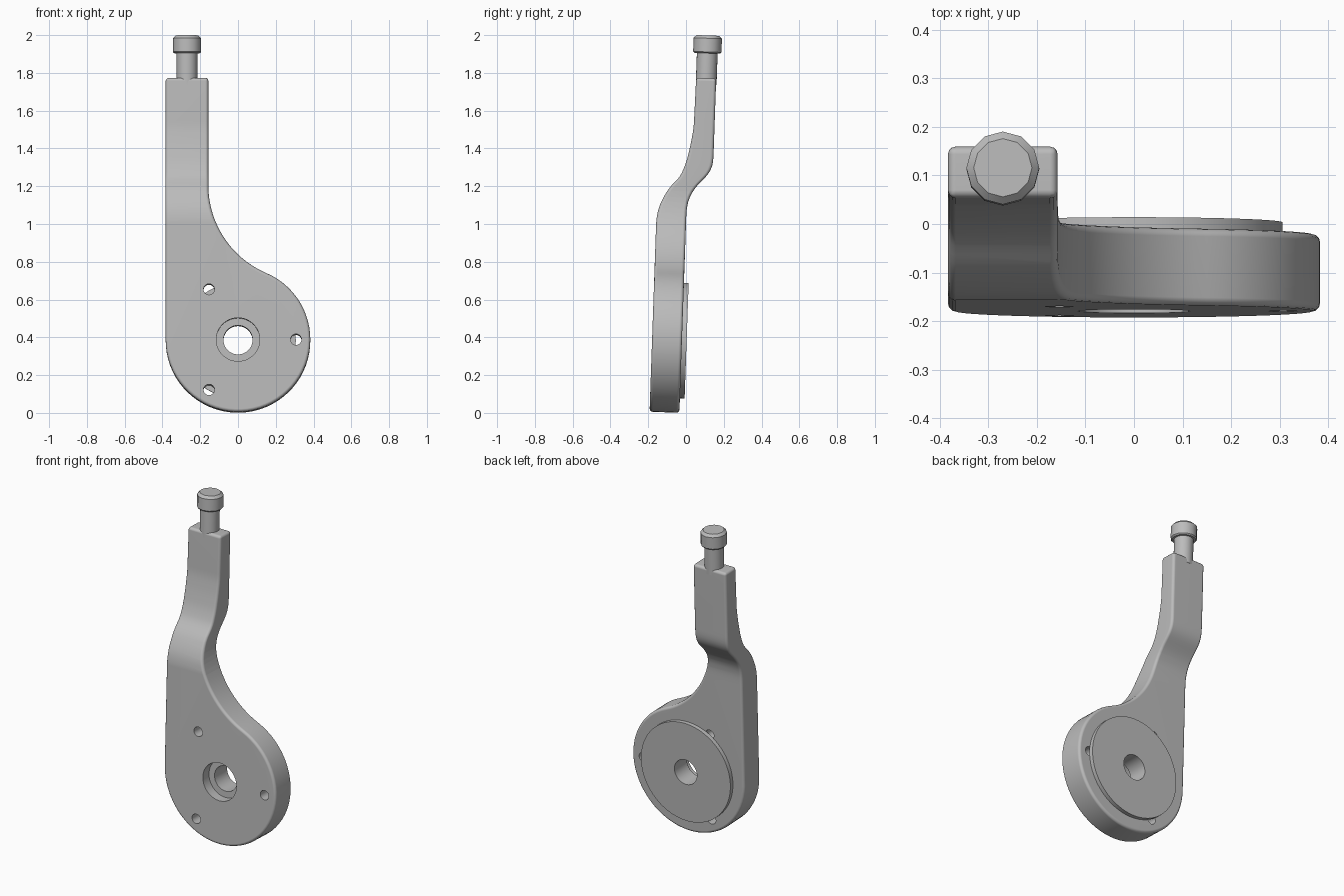
import bpy, bmesh
from math import sin, cos, pi, radians, atan2
from mathutils import Vector, Matrix

if "Cube" in bpy.data.objects:
    bpy.data.objects.remove(bpy.data.objects["Cube"])

TILT = radians(-2)          # whole lever leans back slightly
HUB_Z, HUB_R = 0.382, 0.383
LEFT, RIGHT, ARM_TOP = -0.383, -0.157, 1.775
PIN_X, PIN_Y = -0.27, 0.046

steel = bpy.data.materials.new("satin_grey")
steel.use_nodes = True
grey = (0.5, 0.5, 0.5, 1)
steel.diffuse_color = grey
steel.node_tree.nodes["Principled BSDF"].inputs["Base Color"].default_value = grey


def finish(bm, name):
    bmesh.ops.recalc_face_normals(bm, faces=bm.faces)
    mesh = bpy.data.meshes.new(name)
    bm.to_mesh(mesh)
    bm.free()
    mesh.materials.append(steel)
    obj = bpy.data.objects.new(name, mesh)
    obj.rotation_euler.x = TILT
    bpy.context.collection.objects.link(obj)
    return obj


def activate(obj):
    bpy.ops.object.select_all(action="DESELECT")
    obj.select_set(True)
    bpy.context.view_layer.objects.active = obj


def smooth(obj, angle=35):
    activate(obj)
    bpy.ops.object.shade_smooth_by_angle(angle=radians(angle))


def cylinder_y(name, x, z, r, y0, y1, sides=48):
    bm = bmesh.new()
    place = Matrix.Translation((x, (y0 + y1) / 2, z)) @ Matrix.Rotation(pi / 2, 4, "X")
    bmesh.ops.create_cone(bm, cap_ends=True, segments=sides, radius1=r, radius2=r,
                          depth=y1 - y0, matrix=place)
    return finish(bm, name)


def lathe(name, x, y, profile, sides):
    bm = bmesh.new()
    verts = [bm.verts.new((x + r, y, z)) for r, z in profile]
    edges = [bm.edges.new(pair) for pair in zip(verts, verts[1:])]
    bmesh.ops.spin(bm, geom=verts + edges, cent=(x, y, 0), axis=(0, 0, 1),
                   angle=2 * pi, steps=sides, use_merge=True)
    bmesh.ops.remove_doubles(bm, verts=bm.verts, dist=0.0001)
    return finish(bm, name)


def cut(obj, cutters):
    activate(obj)
    for c in cutters:
        mod = obj.modifiers.new("hole", "BOOLEAN")
        mod.operation, mod.solver, mod.object = "DIFFERENCE", "EXACT", c
        bpy.ops.object.modifier_apply(modifier=mod.name)


def curve_at(points, z):
    """Softened linear interpolation of (z, y) points."""
    def lerp(t):
        if t <= points[0][0]:
            return points[0][1]
        for (z0, y0), (z1, y1) in zip(points, points[1:]):
            if t <= z1:
                return y0 + (y1 - y0) * (t - z0) / (z1 - z0)
        return points[-1][1]
    return sum(lerp(z + 0.012 * k) for k in range(-2, 3)) / 5


# Side profile of the cranked arm: front and back faces
FRONT = [(1.02, -0.193), (1.08, -0.183), (1.136, -0.16), (1.197, -0.125),
         (1.244, -0.076), (1.325, -0.045), (1.42, -0.025), (1.51, -0.012), (1.775, -0.008)]
BACK = [(1.06, -0.035), (1.10, -0.032), (1.146, -0.02), (1.202, 0.013),
        (1.261, 0.07), (1.29, 0.088), (1.335, 0.098)]

# Front outline: hub circle, concave fillet, straight arm
dz = 1.2 - HUB_Z
fillet = (RIGHT ** 2 + dz ** 2 - HUB_R ** 2) / (2 * (HUB_R - RIGHT))
fx, fz = RIGHT + fillet, 1.2
join = atan2(dz, fx)
outline = [(LEFT, ARM_TOP)]
for i in range(49):
    a = pi + (pi + join) * i / 48
    outline.append((HUB_R * cos(a), HUB_Z + HUB_R * sin(a)))
for i in range(1, 21):
    a = pi + join + (-join) * i / 20
    outline.append((fx + fillet * cos(a), fz + fillet * sin(a)))
outline.append((RIGHT, ARM_TOP))

# Lever body: extruded outline, sliced by height and bent to the side profile
bm = bmesh.new()
face = bm.faces.new([bm.verts.new((x, -1, z)) for x, z in outline])
ext = bmesh.ops.extrude_face_region(bm, geom=[face])
bmesh.ops.translate(bm, vec=(0, 2, 0), verts=[g for g in ext["geom"] if isinstance(g, bmesh.types.BMVert)])
for i in range(29):
    bmesh.ops.bisect_plane(bm, geom=bm.verts[:] + bm.edges[:] + bm.faces[:],
                           plane_co=(0, 0, 1.0 + 0.0195 * i), plane_no=(0, 0, 1), dist=0.0005)
for v in bm.verts:
    v.co.y = curve_at(FRONT if v.co.y < 0 else BACK, v.co.z)
body = finish(bm, "lever_body")
activate(body)
bev = body.modifiers.new("rounded_edges", "BEVEL")
bev.width, bev.segments, bev.limit_method, bev.angle_limit = 0.016, 3, "ANGLE", radians(45)
bpy.ops.object.modifier_apply(modifier=bev.name)

# Round boss plate on the back of the hub
plate = cylinder_y("hub_back_plate", 0, HUB_Z, 0.306, -0.037, -0.010, 96)

# Centre bore, counterbore and three small holes
bore = cylinder_y("bore_cutter", 0, HUB_Z, 0.077, -0.5, 0.5)
cutters = [bore, cylinder_y("counterbore_cutter", 0, HUB_Z, 0.115, -0.5, -0.133)]
for i in range(3):
    a = 2 * pi * i / 3
    cutters.append(cylinder_y("small_hole_cutter", 0.307 * cos(a), HUB_Z + 0.307 * sin(a),
                              0.029, -0.5, 0.5, 24))
cut(body, cutters)
cut(plate, [bore])
for c in cutters:
    bpy.data.objects.remove(c)

for part in (body, plate):
    smooth(part)
    wn = part.modifiers.new("even_shading", "WEIGHTED_NORMAL")
    wn.keep_sharp = True

# End pin: slim neck with a chamfered knob
neck = lathe("pin_neck", PIN_X, PIN_Y, [(0, 1.74), (0.055, 1.74), (0.055, 1.92), (0, 1.92)], 24)
knob = lathe("pin_knob", PIN_X, PIN_Y,
             [(0, 1.907), (0.068, 1.907), (0.075, 1.914), (0.075, 1.986), (0.06, 2.001), (0, 2.001)], 12)
for part in (neck, knob):
    smooth(part)
